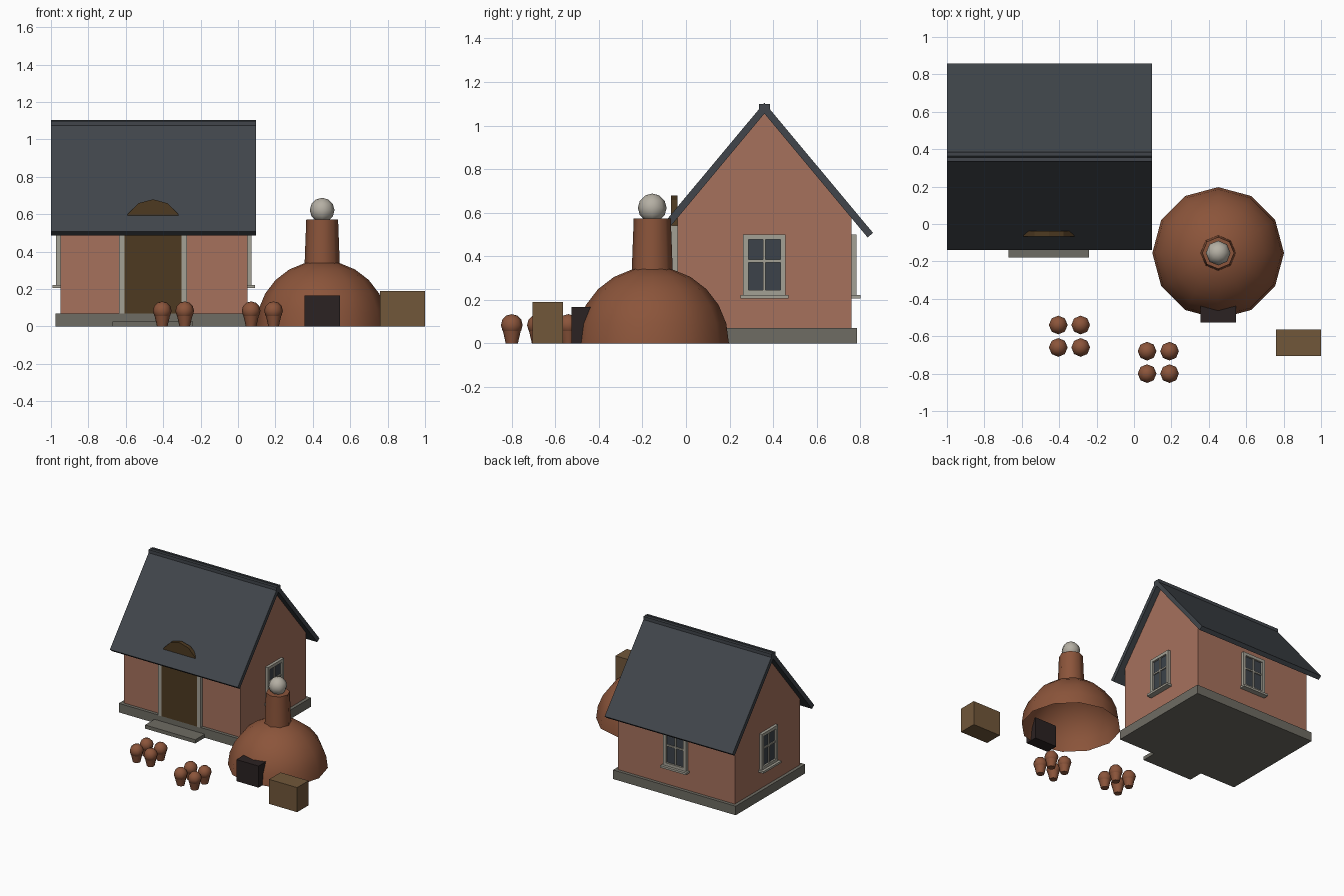
import bpy, bmesh
from math import sin, cos, pi, radians
from mathutils import Matrix, Vector

cube = bpy.data.objects.get("Cube")
if cube:
    bpy.data.objects.remove(cube, do_unlink=True)


def material(name, rgb):
    m = bpy.data.materials.new(name)
    m.use_nodes = True
    color = (*rgb, 1.0)
    m.diffuse_color = color
    bsdf = next(n for n in m.node_tree.nodes if n.type == 'BSDF_PRINCIPLED')
    bsdf.inputs["Base Color"].default_value = color
    return m


PLASTER = material("terracotta_plaster", (0.38, 0.165, 0.108))
SLATE = material("dark_slate", (0.052, 0.06, 0.07))
CLAY = material("fired_clay", (0.26, 0.09, 0.043))
TRIM = material("pale_trim", (0.37, 0.355, 0.3))
STONE = material("grey_stone", (0.158, 0.15, 0.125))
OAK = material("dark_oak", (0.075, 0.042, 0.015))
CRATE = material("crate_wood", (0.165, 0.095, 0.042))
IRON = material("soot_iron", (0.024, 0.016, 0.016))
GLASS = material("window_glass", (0.045, 0.055, 0.068))
SMOKE = material("pale_smoke", (0.46, 0.43, 0.37))


def finish(name, bm, mat, smooth=False):
    bmesh.ops.recalc_face_normals(bm, faces=bm.faces)
    if smooth:
        # Smooth shading that keeps the hard corners
        for f in bm.faces:
            f.smooth = True
        for e in bm.edges:
            if len(e.link_faces) == 2:
                e.smooth = e.calc_face_angle() < radians(55)
    mesh = bpy.data.meshes.new(name)
    bm.to_mesh(mesh)
    bm.free()
    mesh.materials.append(mat)
    ob = bpy.data.objects.new(name, mesh)
    bpy.context.collection.objects.link(ob)
    return ob


def add_box(bm, lo, hi, matrix=Matrix()):
    lo, hi = Vector(lo), Vector(hi)
    size = Matrix.Diagonal((*(hi - lo), 1))
    bmesh.ops.create_cube(bm, size=1, matrix=matrix @ Matrix.Translation((lo + hi) / 2) @ size)


def boxes(name, mat, pairs, matrix=Matrix()):
    bm = bmesh.new()
    for lo, hi in pairs:
        add_box(bm, lo, hi, matrix)
    return finish(name, bm, mat)


def prism(name, mat, points, offset):
    """Extrude a closed polygon along an offset."""
    bm = bmesh.new()
    face = bm.faces.new([bm.verts.new(p) for p in points])
    new = bmesh.ops.extrude_face_region(bm, geom=[face])["geom"]
    verts = [v for v in new if isinstance(v, bmesh.types.BMVert)]
    bmesh.ops.translate(bm, verts=verts, vec=offset)
    return finish(name, bm, mat)


def lathe(name, mat, profile, sides, at):
    """Turn an (r, z) profile around a vertical axis."""
    bm = bmesh.new()
    verts = [bm.verts.new((r, 0, z)) for r, z in profile]
    edges = [bm.edges.new(pair) for pair in zip(verts, verts[1:])]
    bmesh.ops.spin(bm, geom=verts + edges, cent=(0, 0, 0), axis=(0, 0, 1),
                   angle=2 * pi, steps=sides)
    bmesh.ops.remove_doubles(bm, verts=bm.verts, dist=0.0005)
    bmesh.ops.translate(bm, verts=bm.verts, vec=at)
    return finish(name, bm, mat, smooth=True)


def arc(radius, start, end, steps):
    angles = [radians(start + (end - start) * i / steps) for i in range(steps + 1)]
    return [(radius * cos(a), radius * sin(a)) for a in angles]


# House: base, step and gabled walls
RIDGE_Y, HALF, APEX, SLOPE = 0.36, 0.40, 1.055, 1.2
boxes("stone_base", STONE, [((-0.975, -0.065, 0), (0.075, 0.785, 0.07))])
boxes("front_step", STONE, [((-0.67, -0.18, 0), (-0.24, -0.06, 0.028))])
eave = APEX - HALF * SLOPE
front, back = RIDGE_Y - HALF, RIDGE_Y + HALF
prism("house_walls", PLASTER,
      [(-0.95, y, z) for y, z in ((front, 0.07), (back, 0.07), (back, eave),
                                  (RIDGE_Y, APEX), (front, eave))], (1, 0, 0))

# Roof slabs and ridge cap
for side, label in ((-1, "front"), (1, "back")):
    run = 0.474
    drop = APEX - run * SLOPE
    section = ((0, APEX), (run, drop), (run + 0.025, drop + 0.021), (0, APEX + 0.05))
    prism(label + "_roof", SLATE,
          [(-1, RIDGE_Y + side * y, z) for y, z in section], (1.095, 0, 0))
boxes("ridge_cap", SLATE, [((-1, 0.335, 1.06), (0.095, 0.385, 1.1))])

# Arched door with trim posts
DOOR_X, SPRING = -0.455, 0.525
outline = [(DOOR_X - 0.155, 0.07), (DOOR_X + 0.155, 0.07)]
outline += [(DOOR_X + x, SPRING + z) for x, z in arc(0.155, 0, 180, 6)]
prism("arched_door", OAK, [(x, -0.068, z) for x, z in outline], (0, 0.03, 0))
for side, label in ((-1, "right"), (1, "left")):
    x = DOOR_X + side * 0.167
    boxes(label + "_door_post", TRIM, [((x - 0.014, -0.07, 0.07), (x + 0.014, -0.035, 0.54))])


# Windows, built facing -y and turned into place
def window(label, x, y, turn):
    m = Matrix.Translation((x, y, 0.36)) @ Matrix.Rotation(radians(turn), 4, 'Z')
    w, h, bar = 0.098, 0.14, 0.024
    frame = [((s * w - (bar if s > 0 else 0), -0.022, -h),
              (s * w + (bar if s < 0 else 0), 0.01, h)) for s in (-1, 1)]
    frame += [((-w, -0.022, h - bar), (w, 0.01, h)),
              ((-w, -0.022, -h), (w, 0.01, bar - h)),
              ((-0.006, -0.016, -h), (0.006, 0.01, h)),
              ((-w, -0.016, 0.012), (w, 0.01, 0.024)),
              ((-0.11, -0.042, -h - 0.014), (0.11, 0.01, -h + 0.002))]
    boxes(label + "_window_frame", TRIM, frame, m)
    boxes(label + "_window_glass", GLASS, [((-w + 0.01, -0.008, -h + 0.01),
                                            (w - 0.01, 0.005, h - 0.01))], m)


window("left", 0.05, RIDGE_Y, 90)
window("right", -0.95, RIDGE_Y, -90)
window("back", -0.45, back, 180)

# Kiln: hollow dome, chimney, smoke puff and fire door
KILN = (0.45, -0.155, 0)
lathe("kiln_dome", CLAY, arc(0.352, 0, 90, 6), 12, KILN)
lathe("kiln_chimney", CLAY, [(0, 0.31), (0.095, 0.31), (0.085, 0.573), (0, 0.573)], 8, KILN)
lathe("smoke_puff", SMOKE, arc(0.066, -90, 90, 6), 8, (KILN[0], KILN[1], 0.622))
boxes("fire_door", IRON, [((0.355, -0.527, 0), (0.545, -0.43, 0.167))])

# Wooden crate
boxes("crate", CRATE, [((0.76, -0.705, 0), (1, -0.565, 0.19))])

# Two clusters of four clay pots
for cx, cy in ((-0.345, -0.6), (0.13, -0.74)):
    for dx in (-0.06, 0.06):
        for dy in (-0.06, 0.06):
            spot = (cx + dx, cy + dy, 0)
            lathe("pot_body", CLAY, [(0, 0), (0.028, 0), (0.044, 0.07), (0, 0.07)], 8, spot)
            lathe("pot_bulb", CLAY, arc(0.05, -90, 90, 6), 8, (spot[0], spot[1], 0.084))
